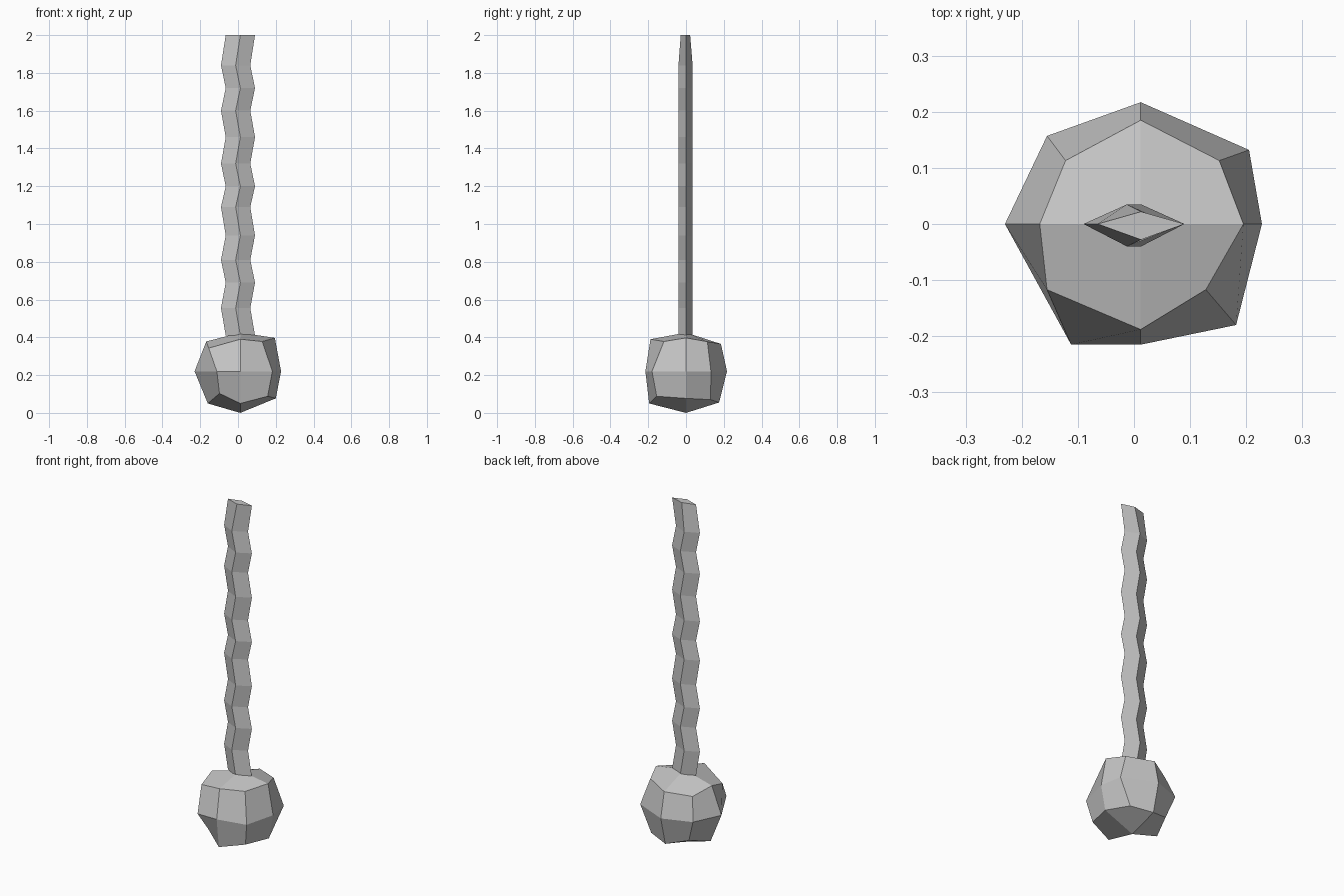
import bpy

grey = bpy.data.materials.new("stone grey")
grey.diffuse_color = (0.55, 0.55, 0.55, 1)


def make_part(name, verts, faces):
    mesh = bpy.data.meshes.new(name)
    mesh.from_pydata(verts, [], faces)
    mesh.materials.append(grey)
    obj = bpy.data.objects.new(name, mesh)
    bpy.context.collection.objects.link(obj)
    return obj


def bands(rows, n):
    """Quads joining stacked rings of n points, listed from bottom to top."""
    return [(r * n + i, r * n + (i + 1) % n, (r + 1) * n + (i + 1) % n, (r + 1) * n + i)
            for r in range(rows - 1) for i in range(n)]


# Faceted weight: three uneven eight-sided rings closed by four quads at each pole
lower = [(0.20, 0, 0.077), (0.135, 0.13, 0.07), (0.012, 0.175, 0.055), (-0.11, 0.13, 0.09),
         (-0.16, 0, 0.05), (-0.098, -0.135, 0.103), (0.012, -0.195, 0.05), (0.157, -0.155, 0.088)]
middle = [(0.228, 0, 0.22), (0.205, 0.132, 0.22), (0.012, 0.217, 0.22), (-0.155, 0.157, 0.22),
          (-0.23, 0, 0.22), (-0.112, -0.215, 0.22), (0.012, -0.215, 0.22), (0.182, -0.18, 0.22)]
upper = [(0.195, 0, 0.397), (0.152, 0.113, 0.377), (0.012, 0.185, 0.365), (-0.122, 0.113, 0.345),
         (-0.168, 0, 0.378), (-0.155, -0.117, 0.343), (0.012, -0.188, 0.39), (0.128, -0.117, 0.378)]
verts = lower + middle + upper + [(0.012, 0, 0.0), (0.012, 0, 0.425)]
faces = bands(3, 8)
for k in range(0, 8, 2):
    faces.append((24, (k + 2) % 8, k + 1, k))
    faces.append((25, 16 + k, 17 + k, 16 + (k + 2) % 8))
make_part("weight", verts, faces)

# Zigzag shaft: diamond sections that step left and right, thinner at the top
heights = [0.41, 0.555, 0.69, 0.81, 0.94, 1.09, 1.20, 1.32, 1.46, 1.60, 1.72, 1.84, 2.0]
verts = []
for i, z in enumerate(heights):
    cx = 0.0125 if i % 2 == 0 else -0.0125
    back, front = (0.022, -0.028) if i == len(heights) - 1 else (0.035, -0.04)
    verts += [(cx + 0.0775, 0, z), (cx, back, z), (cx - 0.0775, 0, z), (cx, front, z)]
rows = len(heights)
top = 4 * (rows - 1)
faces = bands(rows, 4) + [(3, 2, 1, 0), (top, top + 1, top + 2, top + 3)]
make_part("shaft", verts, faces)
